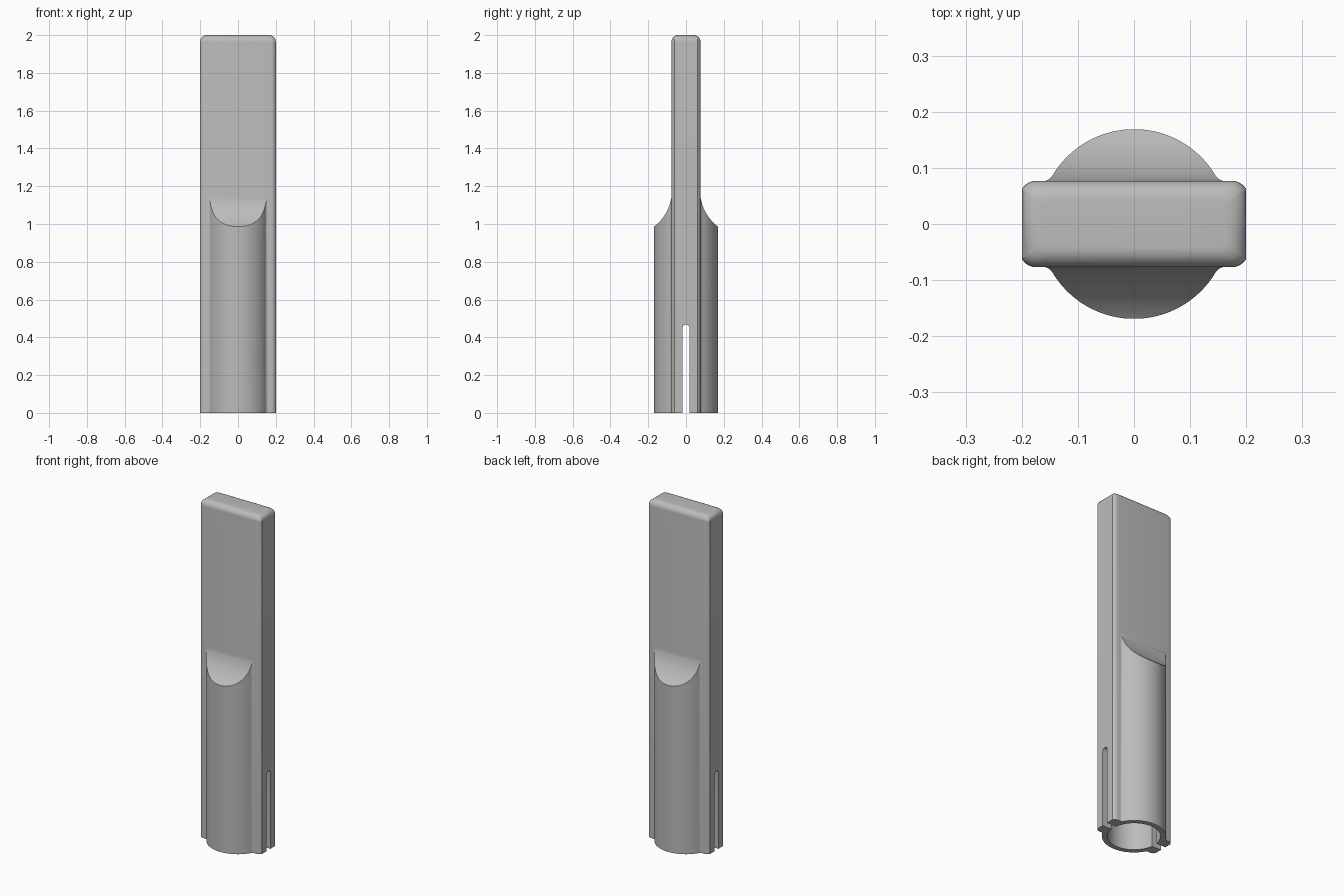
import bpy, bmesh, math
from mathutils import Vector

cube = bpy.data.objects.get("Cube")
if cube:
    bpy.data.objects.remove(cube, do_unlink=True)

HALF_W, HALF_T, HEIGHT = 0.2, 0.077, 2.0
BARREL_R = 0.169

grey = bpy.data.materials.new("plain grey")
grey.use_nodes = True
grey.diffuse_color = (0.5, 0.5, 0.5, 1)
grey.node_tree.nodes["Principled BSDF"].inputs["Base Color"].default_value = (0.5, 0.5, 0.5, 1)


def arc(cx, cy, r, start, end, n):
    """Points along an arc, angles in degrees."""
    angles = [math.radians(start + (end - start) * i / n) for i in range(n + 1)]
    return [(cx + r * math.cos(a), cy + r * math.sin(a)) for a in angles]


def loft(name, rings):
    """Solid skinned through matching rings of points, capped at both ends."""
    bm = bmesh.new()
    loops = [[bm.verts.new(p) for p in ring] for ring in rings]
    n = len(loops[0])
    for low, high in zip(loops, loops[1:]):
        for i in range(n):
            j = (i + 1) % n
            bm.faces.new((low[i], low[j], high[j], high[i]))
    bm.faces.new(loops[0])
    bm.faces.new(loops[-1])
    bmesh.ops.recalc_face_normals(bm, faces=bm.faces)
    mesh = bpy.data.meshes.new(name)
    bm.to_mesh(mesh)
    bm.free()
    mesh.materials.append(grey)
    obj = bpy.data.objects.new(name, mesh)
    bpy.context.collection.objects.link(obj)
    return obj


def combine(target, other, operation):
    """Apply a boolean and remove the helper solid."""
    mod = target.modifiers.new("combine", 'BOOLEAN')
    mod.operation, mod.object, mod.solver = operation, other, 'EXACT'
    bpy.context.view_layer.objects.active = target
    bpy.ops.object.modifier_apply(modifier=mod.name)
    bpy.data.objects.remove(other, do_unlink=True)


def four_way(quarter):
    """Mirror a first-quadrant outline into a closed symmetric one."""
    half = quarter + [(-x, y) for x, y in reversed(quarter)]
    return half + [(-x, -y) for x, y in half]


# Flat blade, partly rounded along its sides and fully around its top
outline = four_way(arc(0.174, HALF_T - 0.03, 0.03, 30, 90, 6))
rings = [[(x, y, 0) for x, y in outline]]
for inset, z in arc(0, HEIGHT - 0.035, 0.035, 0, 90, 8):
    d = 0.035 - inset
    sx, sy = 1 - d / HALF_W, 1 - d / HALF_T
    rings.append([(x * sx, y * sy, z) for x, y in outline])
body = loft("handle_body", rings)

# Round barrel with small fillets running into the blade
fil, face = 0.02, HALF_T - 0.0005
fx = math.sqrt((BARREL_R + fil) ** 2 - (face + fil) ** 2)
tangent = math.degrees(math.atan2(face + fil, fx))
quarter = arc(fx, face + fil, fil, 270, 180 + tangent, 6)
quarter += arc(0, 0, BARREL_R, tangent, 90, 24)[1:-1]
barrel_outline = four_way(quarter)
barrel = loft("barrel", [[(x, y, z) for x, y in barrel_outline] for z in (0, 1.3)])

# Concave scoops that blend the barrel into the blade, front and back
scoop_r, scoop_z, scoop_y = 0.246, 1.18, 0.074
curve = arc(scoop_y + scoop_r, scoop_z, scoop_r, 180, 242, 20)
curve += [(0.4, 0.9), (0.4, 1.5), (scoop_y, 1.5)]
for side in (-1, 1):
    scoop = loft("scoop_cutter", [[(x, side * y, z) for y, z in curve] for x in (-0.5, 0.5)])
    combine(barrel, scoop, 'DIFFERENCE')
combine(body, barrel, 'UNION')

# Round socket, open at the bottom
circle = arc(0, 0, 0.14, 0, 360, 64)[:-1]
socket = loft("socket_cutter", [[(x, y, z) for x, y in circle] for z in (-0.1, 0.9)])
combine(body, socket, 'DIFFERENCE')

# Round-topped slot through both narrow sides
slot_outline = arc(0, 0.45, 0.018, 0, 180, 10) + [(-0.018, -0.1), (0.018, -0.1)]
slot = loft("slot_cutter", [[(x, y, z) for y, z in slot_outline] for x in (-0.4, 0.4)])
combine(body, slot, 'DIFFERENCE')

# Smooth shading with crisp edges
bpy.ops.object.select_all(action='DESELECT')
body.select_set(True)
bpy.context.view_layer.objects.active = body
bpy.ops.object.shade_smooth_by_angle(angle=math.radians(30))
